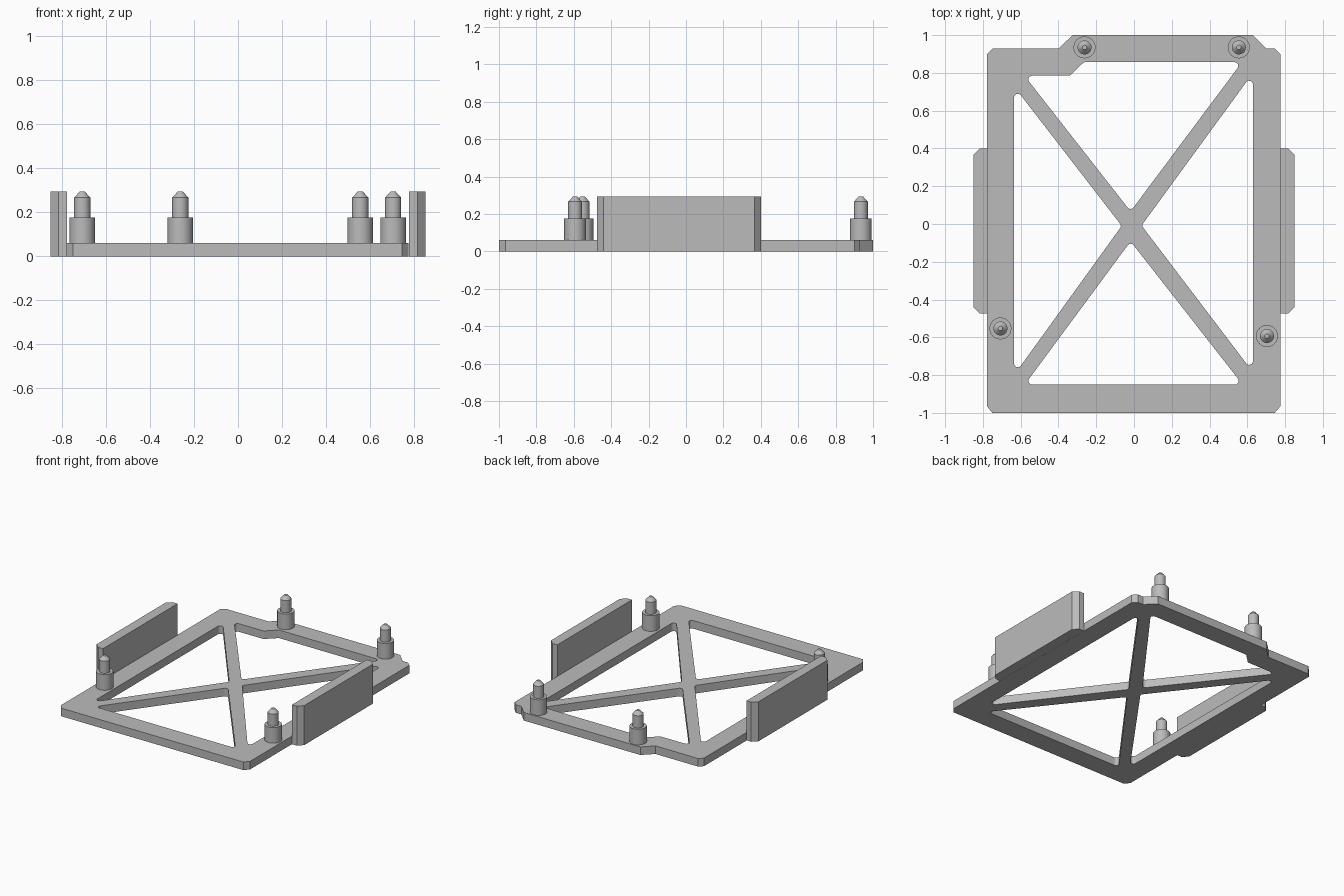
import bpy, bmesh, math
from mathutils import Vector

cube = bpy.data.objects.get("Cube")
if cube:
    bpy.data.objects.remove(cube)

GREY = (0.5, 0.5, 0.5, 1)
grey = bpy.data.materials.new("plain grey")
grey.use_nodes = True
grey.diffuse_color = GREY
grey.node_tree.nodes["Principled BSDF"].inputs["Base Color"].default_value = GREY


def finish(name, bm):
    bmesh.ops.recalc_face_normals(bm, faces=bm.faces)
    mesh = bpy.data.meshes.new(name)
    bm.to_mesh(mesh)
    bm.free()
    mesh.materials.append(grey)
    obj = bpy.data.objects.new(name, mesh)
    bpy.context.collection.objects.link(obj)
    bpy.ops.object.select_all(action='DESELECT')
    obj.select_set(True)
    bpy.context.view_layer.objects.active = obj
    bpy.ops.object.shade_smooth_by_angle(angle=math.radians(30))
    return obj


def rounded(points, radius, steps=6):
    """Replace each sharp corner of a polygon with an arc."""
    pts = [Vector(p) for p in points]
    out = []
    for i, p in enumerate(pts):
        a = (pts[i - 1] - p).normalized()
        b = (pts[(i + 1) % len(pts)] - p).normalized()
        half = a.angle(b) / 2
        centre = p + (a + b).normalized() * radius / math.sin(half)
        start = p + a * radius / math.tan(half) - centre
        end = p + b * radius / math.tan(half) - centre
        turn = math.pi - 2 * half
        for k in range(steps + 1):
            t = k / steps
            out.append(centre + (start * math.sin((1 - t) * turn)
                                 + end * math.sin(t * turn)) / math.sin(turn))
    return out


def slab(name, loops, height):
    """Extrude an outline, with any holes, up from the ground."""
    bm = bmesh.new()
    for loop in loops:
        verts = [bm.verts.new((p[0], p[1], 0)) for p in loop]
        for i, v in enumerate(verts):
            bm.edges.new((verts[i - 1], v))
    bmesh.ops.triangle_fill(bm, edges=bm.edges[:], use_beauty=True)
    ext = bmesh.ops.extrude_face_region(bm, geom=bm.faces[:], use_keep_orig=True)
    top = [g for g in ext["geom"] if isinstance(g, bmesh.types.BMVert)]
    bmesh.ops.translate(bm, verts=top, vec=(0, 0, height))
    return finish(name, bm)


# Frame plate with four openings, leaving a crossed brace
outline = [(-0.75, -1), (0.745, -1), (0.775, -0.965), (0.775, 0.9),
           (0.745, 0.93), (0.7, 0.93), (0.63, 1), (-0.325, 1),
           (-0.4, 0.928), (-0.75, 0.928), (-0.778, 0.9), (-0.778, -0.965)]
openings = [
    [(-0.635, 0.728), (-0.635, -0.8), (-0.065, -0.01)],
    [(0.63, 0.8), (0.04, -0.008), (0.63, -0.785)],
    [(-0.578, -0.85), (0.575, -0.85), (-0.018, -0.092)],
    [(0.572, 0.857), (-0.265, 0.857), (-0.34, 0.785), (-0.58, 0.785), (-0.018, 0.067)],
]
slab("frame_plate", [outline] + [rounded(o, 0.02) for o in openings], 0.06)

# Side walls with chamfered outer corners
for side, name in ((1, "left_wall"), (-1, "right_wall")):
    wall = [(0.776, -0.475), (0.815, -0.475), (0.851, -0.44),
            (0.851, 0.365), (0.815, 0.4), (0.776, 0.4)]
    slab(name, [[(side * x, y) for x, y in wall]], 0.293)


# Stepped locating pegs with conical tips
def peg(name, x, y):
    profile = [(0, 0.05), (0.058, 0.05), (0.058, 0.176), (0.037, 0.176),
               (0.037, 0.266), (0.012, 0.293), (0, 0.293)]
    bm = bmesh.new()
    verts = [bm.verts.new((r, 0, z)) for r, z in profile]
    edges = [bm.edges.new(pair) for pair in zip(verts, verts[1:])]
    bmesh.ops.spin(bm, geom=verts + edges, cent=(0, 0, 0), axis=(0, 0, 1),
                   angle=math.tau, steps=32, use_merge=True)
    bmesh.ops.remove_doubles(bm, verts=bm.verts, dist=0.0005)
    finish(name, bm).location = (x, y, 0)


peg("back_right_peg", -0.262, 0.935)
peg("back_left_peg", 0.555, 0.935)
peg("front_right_peg", -0.707, -0.553)
peg("front_left_peg", 0.704, -0.593)
